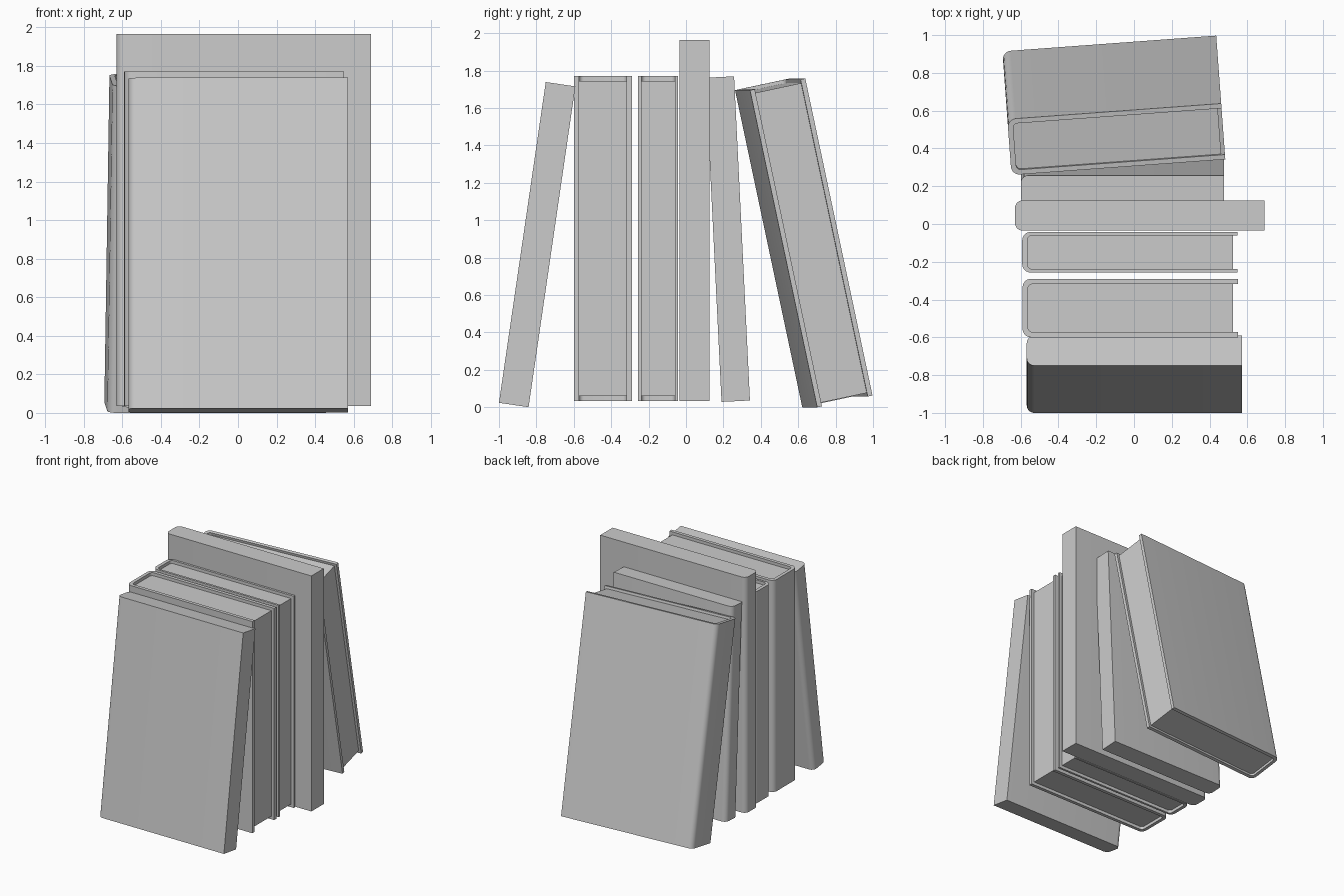
import bpy, bmesh
from math import radians, sin, cos, pi

cube = bpy.data.objects.get("Cube")
if cube:
    bpy.data.objects.remove(cube)

grey = bpy.data.materials.new("plain grey")
grey.use_nodes = True
colour = (0.6, 0.6, 0.6, 1)
grey.diffuse_color = colour
grey.node_tree.nodes["Principled BSDF"].inputs["Base Color"].default_value = colour


def spine_outline(x0, x1, y0, y1, r, steps=6):
    """Rectangle whose two corners on the spine side (x0) are rounded."""
    pts = [(x1, y0)]
    for cy, start in ((y0 + r, 1.5 * pi), (y1 - r, pi)):
        for i in range(steps + 1):
            a = start - 0.5 * pi * i / steps
            pts.append((x0 + r + r * cos(a), cy + r * sin(a)))
    return pts + [(x1, y1)]


def prism(name, outline, z0, z1, loc, lean, yaw):
    bm = bmesh.new()
    face = bm.faces.new([bm.verts.new((x, y, z0)) for x, y in outline])
    ext = bmesh.ops.extrude_face_region(bm, geom=[face])
    top = [v for v in ext["geom"] if isinstance(v, bmesh.types.BMVert)]
    bmesh.ops.translate(bm, verts=top, vec=(0, 0, z1 - z0))
    bmesh.ops.recalc_face_normals(bm, faces=bm.faces)
    mesh = bpy.data.meshes.new(name)
    bm.to_mesh(mesh)
    bm.free()
    mesh.materials.append(grey)
    obj = bpy.data.objects.new(name, mesh)
    bpy.context.collection.objects.link(obj)
    obj.location = loc
    obj.rotation_euler = (radians(lean), 0, radians(yaw))
    bpy.ops.object.select_all(action="DESELECT")
    obj.select_set(True)
    bpy.context.view_layer.objects.active = obj
    bpy.ops.object.shade_smooth_by_angle(angle=radians(35))


def plain_book(name, w, d, h, loc, lean=0, yaw=0):
    prism(name, spine_outline(-w / 2, w / 2, 0, d, 0.04), 0, h, loc, lean, yaw)


def hardcover(name, w, d, h, board, loc, lean=0, yaw=0, inset=0.025):
    x0, x1 = -w / 2, w / 2
    outer = spine_outline(x0, x1, 0, d, 0.045)
    inner = spine_outline(x0 + 0.028, x1, board, d - board, 0.025)
    # wrap-around cover with an open fore-edge
    prism(name + "_cover", outer + inner[::-1], 0, h, loc, lean, yaw)
    # page block set back from the three open edges
    pages = spine_outline(x0 + 0.026, x1 - inset, board - 0.002,
                          d - board + 0.002, 0.025)
    prism(name + "_pages", pages, inset, h - inset, loc, lean, yaw)


# row of books from front to back
plain_book("front_leaning_book", 1.14, 0.16, 1.733, (0.002, -1.0, 0.024), lean=-8.3)
hardcover("thick_book", 1.14, 0.31, 1.735, 0.028, (-0.02, -0.6, 0.035))
hardcover("medium_book", 1.14, 0.215, 1.735, 0.018, (-0.022, -0.257, 0.035))
plain_book("tall_book", 1.32, 0.16, 1.93, (0.03, -0.035, 0.035))
plain_book("narrow_leaning_book", 1.075, 0.152, 1.735, (-0.062, 0.19, 0.029), lean=2.8)
hardcover("back_leaning_book", 1.135, 0.303, 1.733, 0.026, (-0.109, 0.66, 0.0),
          lean=12, yaw=4.2, inset=0.02)
